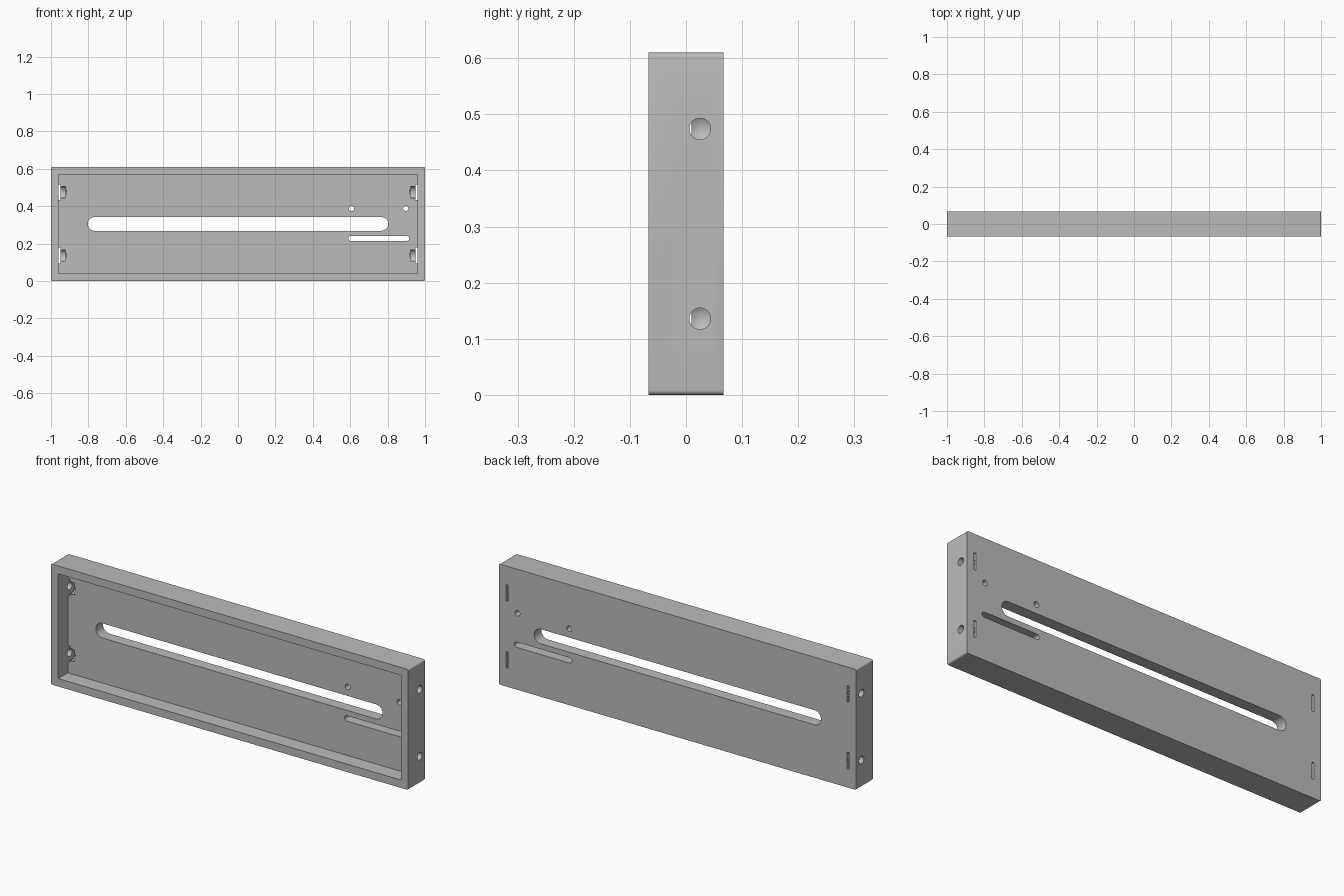
import bpy, bmesh, math
from mathutils import Matrix, Vector

cube = bpy.data.objects.get("Cube")
if cube:
    bpy.data.objects.remove(cube)

grey = bpy.data.materials.new("plain grey")
grey.use_nodes = True
grey.diffuse_color = (0.5, 0.5, 0.5, 1)
grey.node_tree.nodes["Principled BSDF"].inputs["Base Color"].default_value = (0.5, 0.5, 0.5, 1)

HALF_Y, HEIGHT, FLOOR_Y = 0.067, 0.61, 0.01
MID_Z = HEIGHT / 2


def make(name, bm):
    bmesh.ops.recalc_face_normals(bm, faces=bm.faces)
    mesh = bpy.data.meshes.new(name)
    bm.to_mesh(mesh)
    bm.free()
    mesh.materials.append(grey)
    obj = bpy.data.objects.new(name, mesh)
    bpy.context.collection.objects.link(obj)
    return obj


def box(name, x0, x1, y0, y1, z0, z1, round_edges=0):
    bm = bmesh.new()
    size = Matrix.Diagonal((x1 - x0, y1 - y0, z1 - z0, 1))
    middle = Matrix.Translation(((x0 + x1) / 2, (y0 + y1) / 2, (z0 + z1) / 2))
    bmesh.ops.create_cube(bm, size=1, matrix=middle @ size)
    if round_edges:
        edges = [e for e in bm.edges if abs(e.verts[0].co.y - e.verts[1].co.y) > 0.01]
        bmesh.ops.bevel(bm, geom=edges, offset=round_edges, segments=4,
                        profile=0.5, affect='EDGES')
    return make(name, bm)


def slot(name, x0, x1, z, r):
    """Round-ended prism running through the back plate."""
    bm = bmesh.new()
    verts = []
    for cx, start in ((x1 - r, -math.pi / 2), (x0 + r, math.pi / 2)):
        for i in range(17 if x1 - x0 > 2 * r + 0.001 else 16):
            a = start + math.pi * i / 16
            verts.append(bm.verts.new((cx + r * math.cos(a), -0.03, z + r * math.sin(a))))
    face = bm.faces.new(verts)
    out = bmesh.ops.extrude_face_region(bm, geom=[face])
    bmesh.ops.translate(bm, vec=(0, 0.13, 0),
                        verts=[v for v in out["geom"] if isinstance(v, bmesh.types.BMVert)])
    return make(name, bm)


def cylinder(name, side, x0, x1, z, r, tip=0, count=32):
    """Bore along x, optionally ending in a pointed drill tip."""
    bm = bmesh.new()
    rings = []
    for x in (x1, x0):
        rings.append([bm.verts.new((side * x, 0.025 + r * math.cos(2 * math.pi * i / count),
                                    z + r * math.sin(2 * math.pi * i / count)))
                      for i in range(count)])
    bm.faces.new(rings[0])
    point = bm.verts.new((side * (x0 - tip), 0.025, z)) if tip else None
    if not tip:
        bm.faces.new(rings[1])
    for i in range(count):
        j = (i + 1) % count
        bm.faces.new((rings[0][i], rings[0][j], rings[1][j], rings[1][i]))
        if tip:
            bm.faces.new((rings[1][i], rings[1][j], point))
    return make(name, bm)


# Shallow tray with slightly rounded corners
panel = box("panel", -1, 1, -HALF_Y, HALF_Y, 0, HEIGHT, 0.008)

# Front recess, long slot, short slot and two small holes
cutters = [
    box("recess_cutter", -0.96, 0.96, -0.2, FLOOR_Y, 0.04, 0.57),
    slot("long_slot_cutter", -0.803, 0.803, MID_Z, 0.037),
    slot("short_slot_cutter", 0.59, 0.915, 0.227, 0.0135),
    slot("inner_hole_cutter", 0.593, 0.621, 0.387, 0.014),
    slot("outer_hole_cutter", 0.883, 0.911, 0.387, 0.014),
]

# Side fixings: rear slit, rounded pocket and drilled hole, four times
for side in (-1, 1):
    for level in (-1, 1):
        z = MID_Z + level * 0.169
        a, b = sorted((side * 0.949, side * 0.96))
        cutters += [
            box("slit_cutter", a, b, -0.02, 0.1, z - 0.042, z + 0.042),
            cylinder("pocket_cutter", side, 0.922, 0.955, z, 0.034, count=16),
            cylinder("screw_hole_cutter", side, 0.918, 1.05, z, 0.019, tip=0.011),
        ]

for c in cutters:
    mod = panel.modifiers.new(c.name, 'BOOLEAN')
    mod.operation = 'DIFFERENCE'
    mod.solver = 'EXACT'
    mod.object = c

# Bake the cuts and remove the helpers
bpy.context.view_layer.update()
evaluated = panel.evaluated_get(bpy.context.evaluated_depsgraph_get())
finished = bpy.data.meshes.new_from_object(evaluated)
panel.modifiers.clear()
panel.data = finished
for c in cutters:
    bpy.data.objects.remove(c)

# Smooth the round cuts, keep the corners crisp
bpy.ops.object.select_all(action='DESELECT')
panel.select_set(True)
bpy.context.view_layer.objects.active = panel
bpy.ops.object.shade_smooth_by_angle(angle=math.radians(30))
